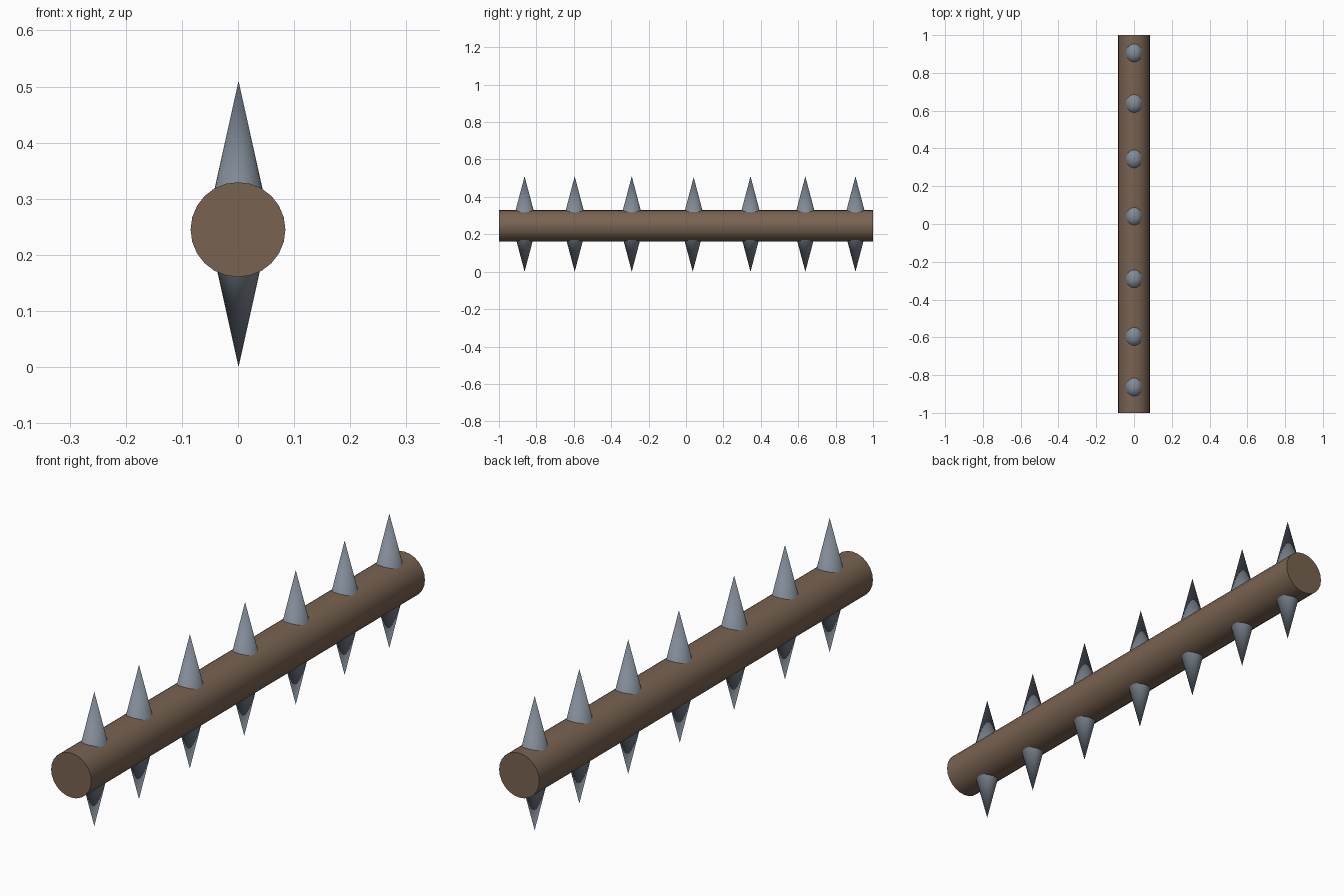
import bpy, math

if "Cube" in bpy.data.objects:
    bpy.data.objects.remove(bpy.data.objects["Cube"])

def material(name, rgb):
    m = bpy.data.materials.new(name)
    m.diffuse_color = (*rgb, 1)
    m.use_nodes = True
    m.node_tree.nodes["Principled BSDF"].inputs["Base Color"].default_value = m.diffuse_color
    return m

wood = material("brown wood", (0.19, 0.125, 0.083))
steel = material("blue grey steel", (0.22, 0.26, 0.31))
AXIS_Z = 0.245

def finish(ob, name, mat):
    ob.name = name
    ob.data.materials.append(mat)
    bpy.ops.object.transform_apply(location=False, rotation=True, scale=True)
    bpy.ops.object.shade_smooth_by_angle(angle=math.radians(40))

# Log lying along y
bpy.ops.mesh.primitive_cylinder_add(vertices=24, radius=0.0845, depth=2,
                                    location=(0, 0, AXIS_Z),
                                    rotation=(math.pi / 2, 0, 0))
finish(bpy.context.object, "log", wood)

def spike(name, y, tip_z):
    # Slightly oval cone from the log's axis out to its tip
    h = abs(tip_z - AXIS_Z)
    up = tip_z > AXIS_Z
    bpy.ops.mesh.primitive_cone_add(vertices=32, radius1=0.222 * h, radius2=0, depth=h,
                                    location=(0.001, y, (tip_z + AXIS_Z) / 2),
                                    rotation=(0 if up else math.pi, 0, 0))
    ob = bpy.context.object
    ob.scale = (1, 1.19, 1)
    finish(ob, name, steel)

# Pairs of spikes above and below
for i, y in enumerate((-0.863, -0.595, -0.29, 0.041, 0.345, 0.638, 0.906)):
    spike(f"upper_spike_{i + 1}", y, 0.505 if i == 3 else 0.51)
    spike(f"lower_spike_{i + 1}", y - (0.005 if i == 3 else 0), 0.0)
